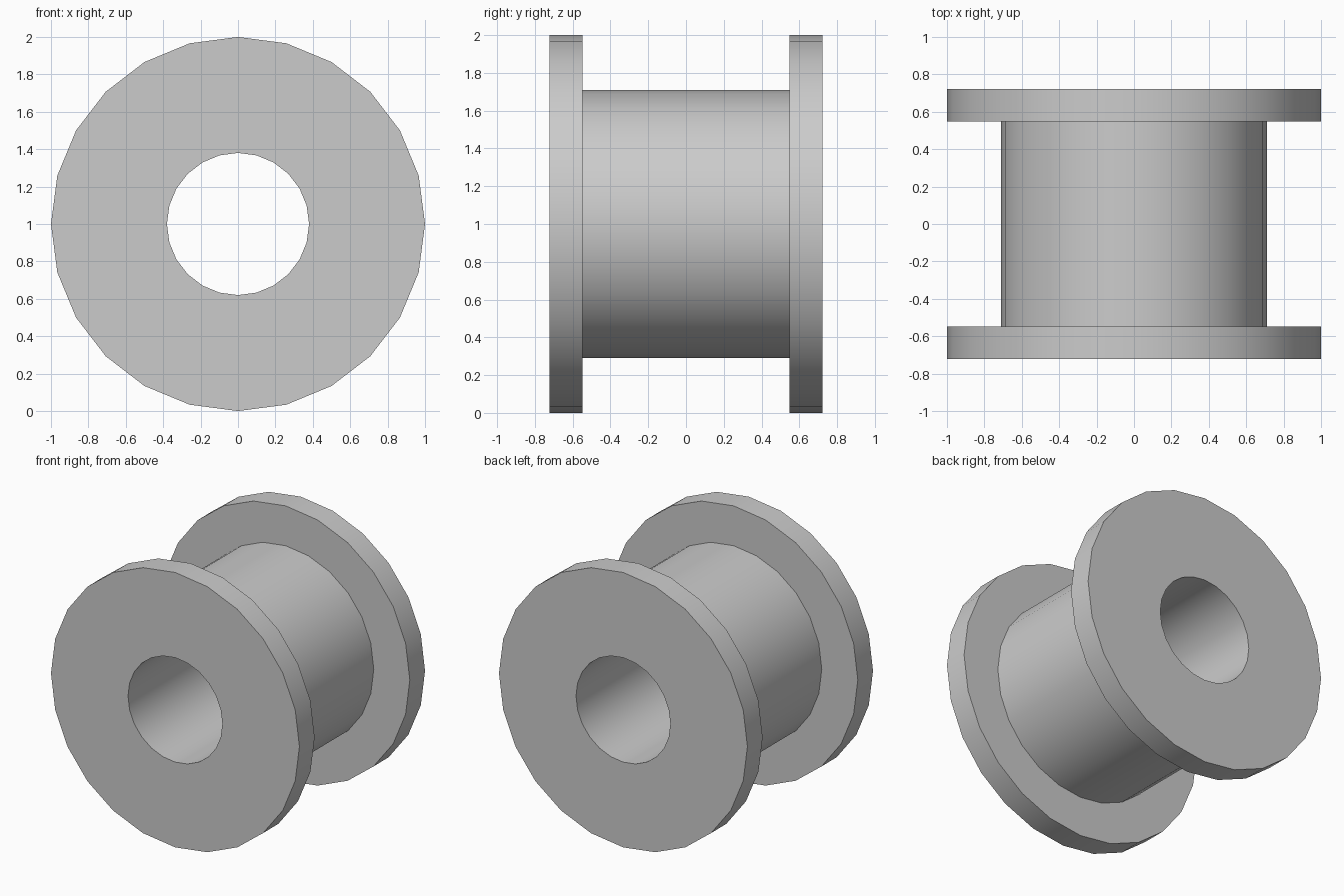
import bpy
import bmesh
import math

cube = bpy.data.objects.get("Cube")
if cube:
    bpy.data.objects.remove(cube, do_unlink=True)

SIDES = 24
BORE, BARREL, FLANGE = 0.38, 0.71, 1.0
INNER, OUTER = 0.547, 0.722

# Plain grey material
grey = bpy.data.materials.new("light_grey")
grey.use_nodes = True
colour = (0.6, 0.6, 0.6, 1)
grey.diffuse_color = colour
grey.node_tree.nodes["Principled BSDF"].inputs["Base Color"].default_value = colour


def lathe(name, profile):
    """Revolve a closed (radius, y) profile around the y axis at height 1."""
    bm = bmesh.new()
    rings = []
    for i in range(SIDES):
        a = math.tau * i / SIDES
        rings.append([bm.verts.new((r * math.cos(a), y, 1 + r * math.sin(a)))
                      for r, y in profile])
    n = len(profile)
    for i in range(SIDES):
        a, b = rings[i], rings[(i + 1) % SIDES]
        for j in range(n):
            k = (j + 1) % n
            bm.faces.new((a[j], a[k], b[k], b[j]))
    bmesh.ops.recalc_face_normals(bm, faces=bm.faces)
    mesh = bpy.data.meshes.new(name)
    bm.to_mesh(mesh)
    bm.free()
    mesh.materials.append(grey)
    obj = bpy.data.objects.new(name, mesh)
    bpy.context.collection.objects.link(obj)
    bpy.ops.object.select_all(action='DESELECT')
    obj.select_set(True)
    bpy.context.view_layer.objects.active = obj
    bpy.ops.object.shade_smooth_by_angle(angle=math.radians(30))
    return obj


# Spool: bore, two end flanges and the barrel in one mirrored outline
half = [(BORE, OUTER), (FLANGE, OUTER), (FLANGE, INNER), (BARREL, INNER)]
lathe("flanged_spool", half + [(r, -y) for r, y in reversed(half)])
